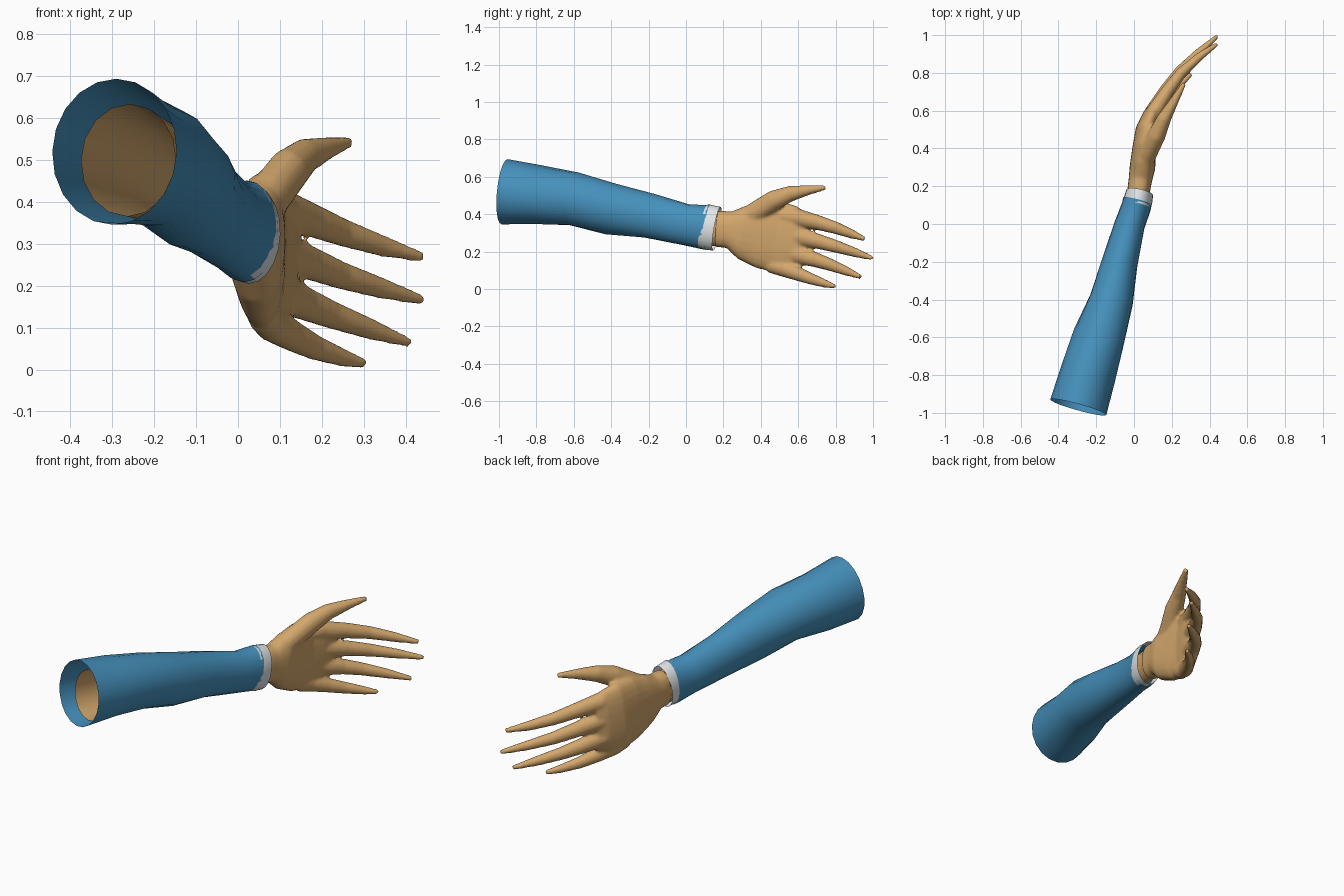
import bpy, bmesh, math
from mathutils import Vector


def material(name, rgb):
    m = bpy.data.materials.new(name)
    m.diffuse_color = (*rgb, 1)
    return m


SKIN = material("skin", (0.65, 0.385, 0.15))
BLUE = material("sleeve blue", (0.06, 0.28, 0.50))
WHITE = material("cuff white", (0.76, 0.78, 0.80))


def loft(bm, sections, sides, caps=False, power=1.0, ripple=0.0):
    """Tube through sections (x, y, z, half width, half height), square to its path."""
    pts = [Vector(s[:3]) for s in sections]
    last = len(pts) - 1
    rings = []
    for k, s in enumerate(sections):
        t = (pts[min(k + 1, last)] - pts[max(k - 1, 0)]).normalized()
        side = t.cross(Vector((0, 0, 1))).normalized()
        up = side.cross(t)
        ring = []
        for i in range(sides):
            a = math.tau * i / sides
            c, q = math.cos(a), math.sin(a)
            f = 1 + (ripple * math.sin(3 * a + 2.3 * k) if 0 < k < last else 0)
            c = math.copysign(abs(c) ** power, c) * f
            q = math.copysign(abs(q) ** power, q) * f
            ring.append(bm.verts.new(pts[k] + side * c * s[3] + up * q * s[4]))
        rings.append(ring)
    for r0, r1 in zip(rings, rings[1:]):
        for i in range(sides):
            j = (i + 1) % sides
            bm.faces.new((r0[i], r0[j], r1[j], r1[i]))
    if caps:
        bm.faces.new(rings[0][::-1])
        bm.faces.new(rings[-1])


def finish(bm, name, mat):
    bmesh.ops.recalc_face_normals(bm, faces=bm.faces)
    for f in bm.faces:
        f.smooth = True
    me = bpy.data.meshes.new(name)
    bm.to_mesh(me)
    bm.free()
    me.materials.append(mat)
    ob = bpy.data.objects.new(name, me)
    bpy.context.collection.objects.link(ob)
    return ob


# Sleeve: open, slightly wrinkled tube
bm = bmesh.new()
loft(bm, [(-0.295, -0.97, 0.52, 0.154, 0.175),
          (-0.245, -0.79, 0.502, 0.148, 0.158),
          (-0.183, -0.60, 0.482, 0.138, 0.143),
          (-0.120, -0.40, 0.430, 0.115, 0.138),
          (-0.075, -0.20, 0.390, 0.095, 0.120),
          (-0.020, 0.00, 0.345, 0.080, 0.110),
          (0.010, 0.09, 0.333, 0.078, 0.118),
          (0.018, 0.12, 0.330, 0.078, 0.122)], 20, ripple=0.025)
finish(bm, "sleeve", BLUE)

# Shirt cuff: short band out of the sleeve end
bm = bmesh.new()
loft(bm, [(0.014, 0.09, 0.336, 0.074, 0.117),
          (0.020, 0.12, 0.330, 0.077, 0.120),
          (0.030, 0.165, 0.322, 0.073, 0.119)], 20)
finish(bm, "shirt_cuff", WHITE)

# Forearm: open skin tube inside the sleeve
bm = bmesh.new()
loft(bm, [(-0.262, -0.92, 0.500, 0.117, 0.135),
          (-0.155, -0.50, 0.455, 0.098, 0.112),
          (-0.070, -0.20, 0.385, 0.075, 0.100),
          (-0.020, 0.00, 0.345, 0.060, 0.092),
          (0.025, 0.18, 0.320, 0.055, 0.094)], 16)
finish(bm, "forearm", SKIN)

# Hand: palm, thumb and fingers fused into one smooth skin
bm = bmesh.new()
loft(bm, [(0.023, 0.165, 0.322, 0.060, 0.098),
          (0.033, 0.23, 0.317, 0.062, 0.098),
          (0.045, 0.30, 0.303, 0.068, 0.145),
          (0.053, 0.40, 0.290, 0.062, 0.180),
          (0.064, 0.50, 0.277, 0.055, 0.190),
          (0.095, 0.58, 0.268, 0.046, 0.175),
          (0.120, 0.63, 0.265, 0.030, 0.145)], 24, caps=True, power=0.85)


def finger(points, radii):
    loft(bm, [(*p, r * 0.88, r) for p, r in zip(points, radii)], 12, caps=True)


R = (0.046, 0.050, 0.041, 0.034, 0.026, 0.013)
finger([(0.075, 0.50, 0.390), (0.105, 0.59, 0.382), (0.175, 0.70, 0.357),
        (0.250, 0.80, 0.327), (0.345, 0.885, 0.295), (0.440, 0.953, 0.268)], R)
finger([(0.070, 0.50, 0.300), (0.105, 0.60, 0.280), (0.172, 0.71, 0.254),
        (0.245, 0.81, 0.225), (0.340, 0.905, 0.195), (0.442, 0.996, 0.165)], R)
finger([(0.070, 0.50, 0.205), (0.100, 0.59, 0.184), (0.160, 0.69, 0.157),
        (0.225, 0.77, 0.130), (0.315, 0.855, 0.097), (0.409, 0.935, 0.064)], R)
finger([(0.060, 0.45, 0.130), (0.080, 0.52, 0.110), (0.130, 0.60, 0.080),
        (0.185, 0.675, 0.052), (0.245, 0.74, 0.030), (0.303, 0.796, 0.013)],
       (0.044, 0.045, 0.038, 0.031, 0.023, 0.013))
# Thumb
finger([(0.045, 0.29, 0.365), (0.075, 0.38, 0.415), (0.120, 0.47, 0.474),
        (0.160, 0.56, 0.510), (0.212, 0.65, 0.528), (0.266, 0.745, 0.543)],
       (0.050, 0.058, 0.055, 0.043, 0.028, 0.014))
hand = finish(bm, "hand", SKIN)
rm = hand.modifiers.new("fuse", 'REMESH')
rm.mode = 'VOXEL'
rm.voxel_size = 0.009
rm.use_smooth_shade = True
sm = hand.modifiers.new("soften", 'SMOOTH')
sm.factor = 0.5
sm.iterations = 4
